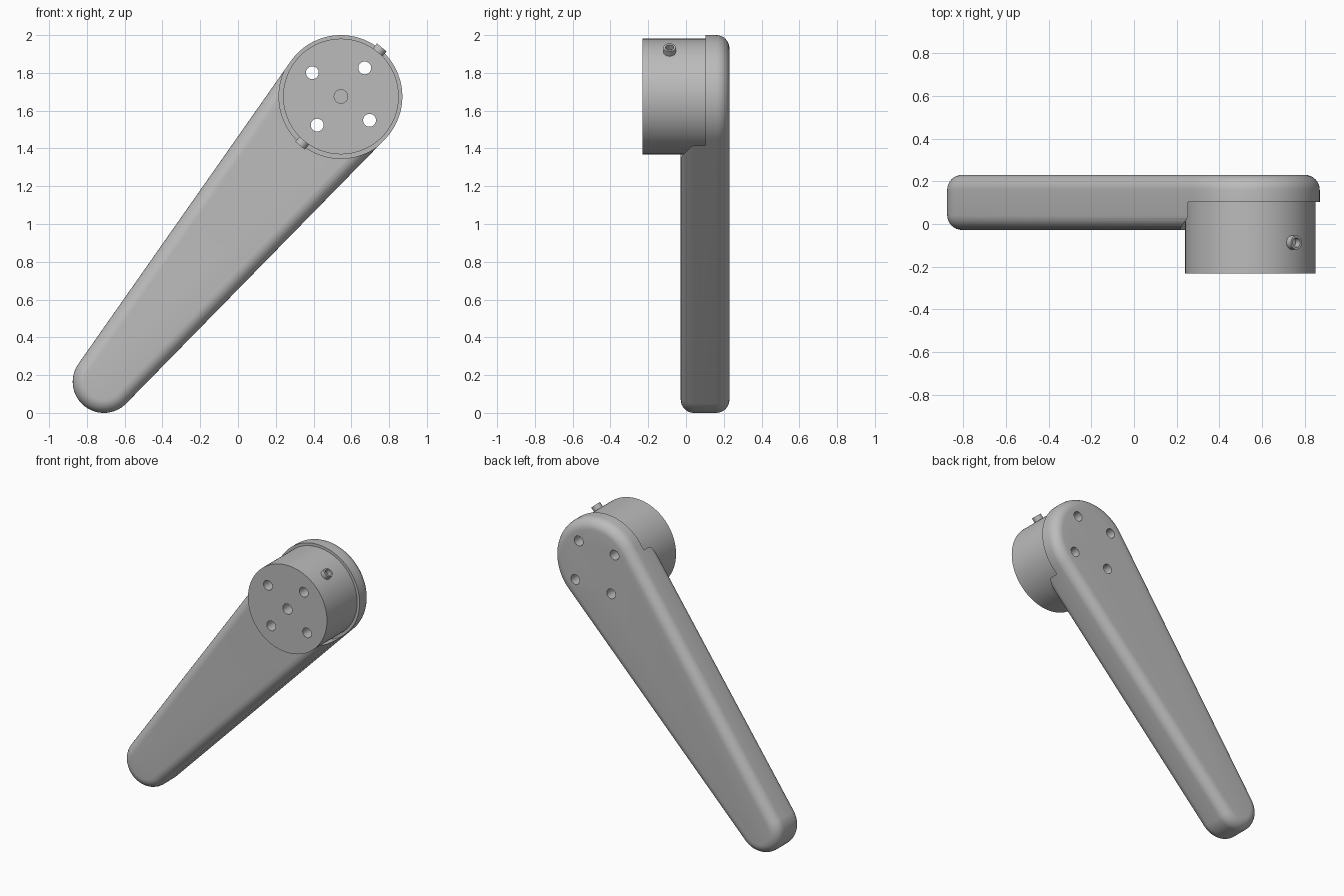
import bpy, bmesh, math
from mathutils import Vector, Matrix

cube = bpy.data.objects.get("Cube")
if cube:
    bpy.data.objects.remove(cube, do_unlink=True)

grey = bpy.data.materials.new("plain grey")
grey.use_nodes = True
grey.diffuse_color = (0.5, 0.5, 0.5, 1)
grey.node_tree.nodes["Principled BSDF"].inputs["Base Color"].default_value = (0.5, 0.5, 0.5, 1)

# Pivot at the hub and the centre of the handle tip, in the xz plane
HUB = Vector((0.545, 0, 1.675))
TIP = Vector((-0.71, 0, 0.165))
R_HUB, R_TIP = 0.325, 0.165
AXIS = (HUB - TIP).normalized()
ANGLE = math.atan2(AXIS.z, AXIS.x)


def add_object(name, bm):
    bmesh.ops.recalc_face_normals(bm, faces=bm.faces)
    mesh = bpy.data.meshes.new(name)
    bm.to_mesh(mesh)
    bm.free()
    mesh.materials.append(grey)
    obj = bpy.data.objects.new(name, mesh)
    bpy.context.collection.objects.link(obj)
    return obj


def cylinder(name, start, end, radius, segments=32):
    span = end - start
    turn = span.to_track_quat('Z', 'Y').to_matrix().to_4x4()
    bm = bmesh.new()
    bmesh.ops.create_cone(bm, cap_ends=True, segments=segments, radius1=radius,
                          radius2=radius, depth=span.length,
                          matrix=Matrix.Translation((start + end) / 2) @ turn)
    return add_object(name, bm)


def select_only(obj):
    bpy.ops.object.select_all(action='DESELECT')
    obj.select_set(True)
    bpy.context.view_layer.objects.active = obj


def apply_modifier(obj, mod):
    select_only(obj)
    bpy.ops.object.modifier_apply(modifier=mod.name)


def cut(obj, start, end, radius, segments=32):
    cutter = cylinder("cutter", start, end, radius, segments)
    cutter.hide_render = True
    mod = obj.modifiers.new("cut", 'BOOLEAN')
    mod.operation, mod.solver, mod.object = 'DIFFERENCE', 'EXACT', cutter
    apply_modifier(obj, mod)
    bpy.data.objects.remove(cutter, do_unlink=True)


def at_y(point, y):
    return Vector((point.x, y, point.z))


# Tapered handle: two arcs joined by their common tangents
lean = math.acos((R_HUB - R_TIP) / (HUB - TIP).length)
half_hub = math.pi - lean
outline = []
for centre, radius, mid, half in ((HUB, R_HUB, ANGLE, half_hub),
                                  (TIP, R_TIP, ANGLE + math.pi, lean)):
    for i in range(65):
        a = mid - half + 2 * half * i / 64
        outline.append(centre + radius * Vector((math.cos(a), 0, math.sin(a))))
bm = bmesh.new()
face = bm.faces.new([bm.verts.new(at_y(p, -0.028)) for p in outline])
extruded = bmesh.ops.extrude_face_region(bm, geom=[face])["geom"]
bmesh.ops.translate(bm, vec=(0, 0.258, 0),
                    verts=[v for v in extruded if isinstance(v, bmesh.types.BMVert)])
handle = add_object("handle", bm)
bevel = handle.modifiers.new("rounded rims", 'BEVEL')
bevel.width, bevel.segments = 0.07, 8
bevel.limit_method, bevel.angle_limit = 'ANGLE', math.radians(60)
apply_modifier(handle, bevel)

# Seat for the hub, cut into the front of the handle
cut(handle, at_y(HUB, -0.3), at_y(HUB, 0.103), R_HUB + 0.003, 128)

# Round hub with a centre bore
hub = cylinder("hub", at_y(HUB, -0.231), at_y(HUB, 0.115), 0.306, 128)
cut(hub, at_y(HUB, -0.3), at_y(HUB, 0.2), 0.036)

# Four bolt holes through hub and handle
for i in range(4):
    a = ANGLE + i * math.pi / 2
    p = HUB + 0.197 * Vector((math.cos(a), 0, math.sin(a)))
    for part in (hub, handle):
        cut(part, at_y(p, -0.4), at_y(p, 0.4), 0.034)

# Hollow set screws on opposite sides of the hub
screws = []
for name, side in (("upper_set_screw", 1), ("lower_set_screw", -1)):
    base = at_y(HUB, -0.087)
    screw = cylinder(name, base + AXIS * side * 0.27, base + AXIS * side * 0.338, 0.033)
    cut(screw, base + AXIS * side * 0.295, base + AXIS * side * 0.4, 0.022)
    screws.append(screw)

for obj in [handle, hub] + screws:
    select_only(obj)
    bpy.ops.object.shade_smooth_by_angle(angle=math.radians(30))
